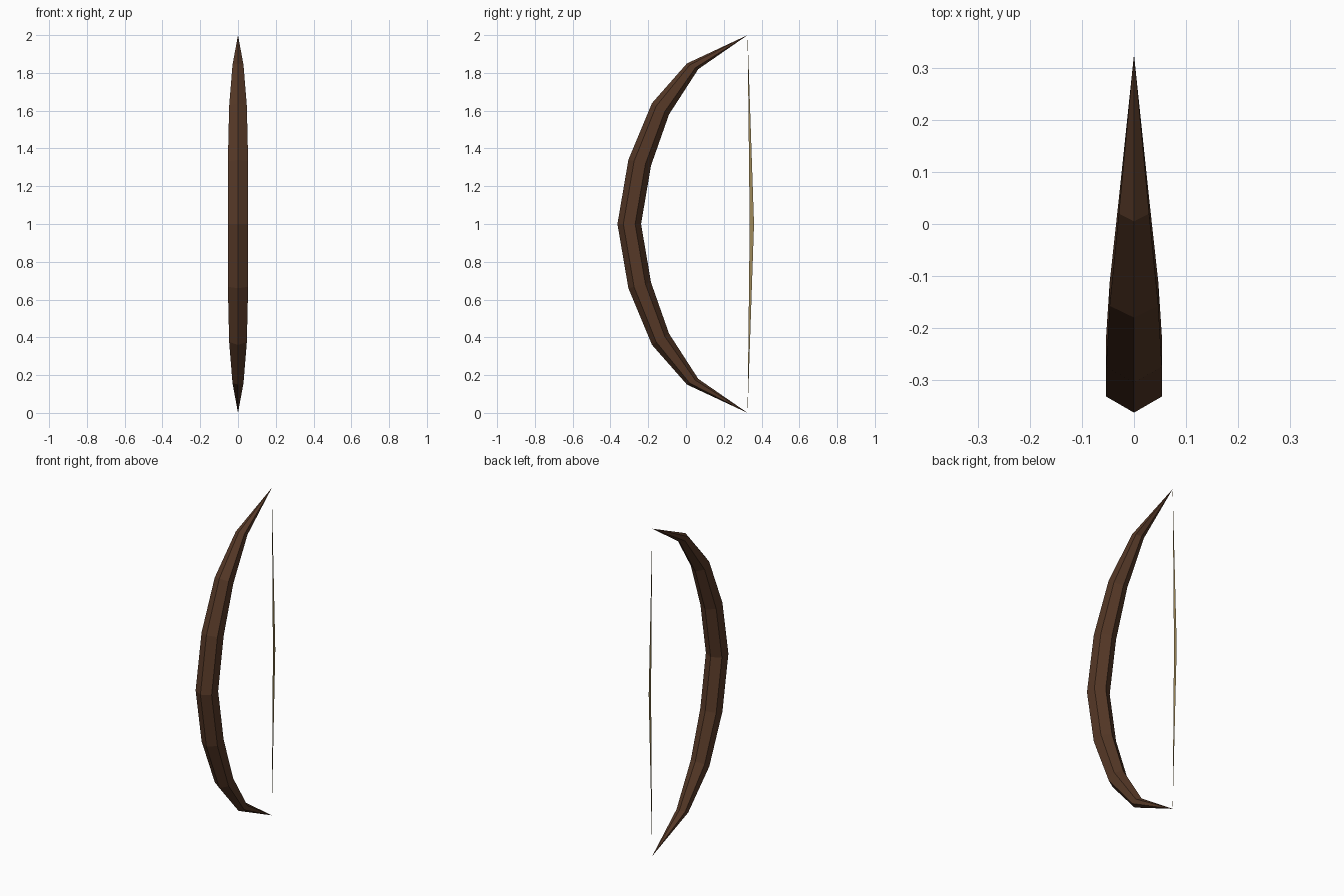
import bpy
import bmesh
import math
from mathutils import Vector

cube = bpy.data.objects.get("Cube")
if cube:
    bpy.data.objects.remove(cube, do_unlink=True)


def make_material(name, color):
    mat = bpy.data.materials.new(name)
    mat.use_nodes = True
    mat.diffuse_color = color
    mat.node_tree.nodes["Principled BSDF"].inputs["Base Color"].default_value = color
    return mat


def make_object(name, bm, mat):
    mesh = bpy.data.meshes.new(name)
    bm.to_mesh(mesh)
    bm.free()
    mesh.materials.append(mat)
    obj = bpy.data.objects.new(name, mesh)
    bpy.context.collection.objects.link(obj)
    return obj


wood = make_material("dark wood", (0.092, 0.040, 0.020, 1))
cord = make_material("tan cord", (0.34, 0.25, 0.10, 1))

# Upper limb profile: (front y, front z, back y, back z) above the grip
upper = [(-0.305, 0.34, -0.185, 0.31),
         (-0.18, 0.64, -0.09, 0.58),
         (0.005, 0.85, 0.065, 0.82)]
lower = [(fy, -fz, by, -bz) for fy, fz, by, bz in reversed(upper)]
sections = lower + [(-0.363, 0, -0.238, 0)] + upper
tip_y = 0.326

# Bow stave: regular hexagon sections tapering to a point at each end
bm = bmesh.new()
rings = []
for fy, fz, by, bz in sections:
    front = Vector((0, fy, 1 + fz))
    back = Vector((0, by, 1 + bz))
    centre, arm = (front + back) / 2, (front - back) / 2
    side = Vector((arm.length, 0, 0))
    angles = [math.tau * i / 6 for i in range(6)]
    rings.append([bm.verts.new(centre + arm * math.cos(a) + side * math.sin(a))
                  for a in angles])
for a, b in zip(rings, rings[1:]):
    for i in range(6):
        j = (i + 1) % 6
        bm.faces.new((a[i], a[j], b[j], b[i]))
for ring, z in ((rings[0], 0), (rings[-1], 2)):
    tip = bm.verts.new((0, tip_y, z))
    for i in range(6):
        bm.faces.new((ring[i], ring[(i + 1) % 6], tip))
bmesh.ops.recalc_face_normals(bm, faces=bm.faces)
make_object("bow_stave", bm, wood)

# Bowstring: a flat sliver, widest at the middle
bm = bmesh.new()
outline = [(tip_y, 0), (0.337, 1), (tip_y, 2), (0.36, 1)]
v = [bm.verts.new((0, y, z)) for y, z in outline]
bm.faces.new((v[0], v[1], v[3]))
bm.faces.new((v[1], v[2], v[3]))
make_object("bowstring", bm, cord)
